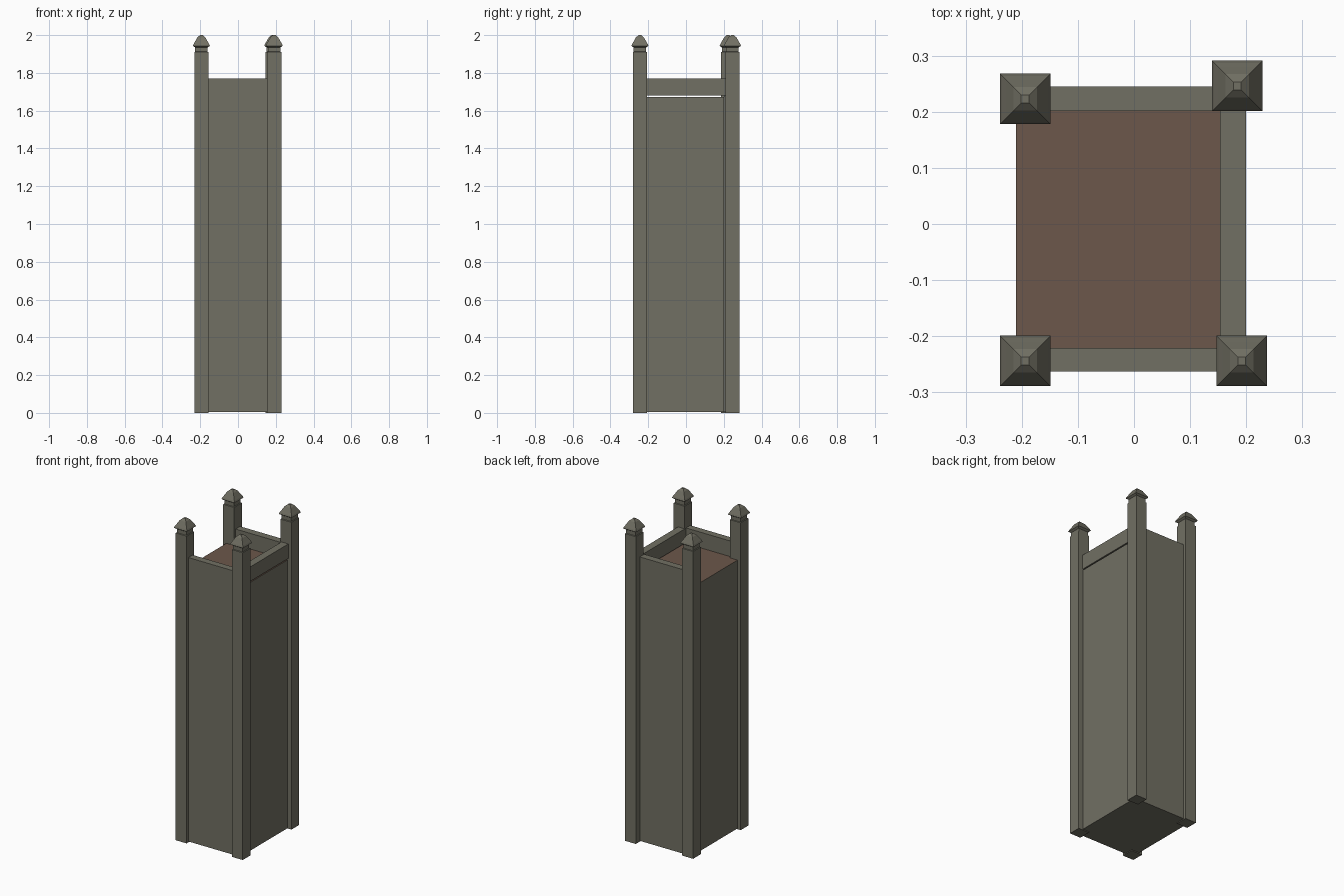
import bpy, bmesh

if "Cube" in bpy.data.objects:
    bpy.data.objects.remove(bpy.data.objects["Cube"])


def material(name, rgb):
    m = bpy.data.materials.new(name)
    m.diffuse_color = (*rgb, 1)
    m.use_nodes = True
    m.node_tree.nodes["Principled BSDF"].inputs["Base Color"].default_value = m.diffuse_color
    return m


grey = material("weathered grey", (0.165, 0.16, 0.125))
brown = material("soil brown", (0.15, 0.097, 0.07))


def finish(name, bm, mats):
    bmesh.ops.recalc_face_normals(bm, faces=bm.faces)
    me = bpy.data.meshes.new(name)
    bm.to_mesh(me)
    bm.free()
    for m in mats:
        me.materials.append(m)
    ob = bpy.data.objects.new(name, me)
    bpy.context.collection.objects.link(ob)
    return ob


def box(name, x0, x1, y0, y1, z0, z1, mats):
    bm = bmesh.new()
    bmesh.ops.create_cube(bm, size=1)
    for v in bm.verts:
        v.co = (x1 if v.co.x > 0 else x0,
                y1 if v.co.y > 0 else y0,
                z1 if v.co.z > 0 else z0)
    return finish(name, bm, mats)


# Square post with neck, flared rim and faceted cap: (half width, height)
PROFILE = [(0.0375, 0), (0.0375, 1.91), (0.033, 1.912), (0.033, 1.935),
           (0.045, 1.943), (0.041, 1.953), (0.034, 1.965),
           (0.021, 1.988), (0.007, 2.0)]


def post(name, cx, cy):
    bm = bmesh.new()
    rings = [[bm.verts.new((cx + sx * r, cy + sy * r, z))
              for sx, sy in ((-1, -1), (1, -1), (1, 1), (-1, 1))]
             for r, z in PROFILE]
    for a, b in zip(rings, rings[1:]):
        for i in range(4):
            j = (i + 1) % 4
            bm.faces.new((a[i], a[j], b[j], b[i]))
    bm.faces.new(rings[0][::-1])
    bm.faces.new(rings[-1])
    return finish(name, bm, [grey])


for name, x, y in (("front_left_post", -0.194, -0.244),
                   ("front_right_post", 0.192, -0.244),
                   ("back_left_post", -0.194, 0.223),
                   ("back_right_post", 0.184, 0.246)):
    post(name, x, y)

# Body filling the frame, brown on its upward face
body = box("body", -0.21, 0.199, -0.222, 0.202, 0.005, 1.673, [grey, brown])
for p in body.data.polygons:
    if p.normal.z > 0.9:
        p.material_index = 1

# Tall front and back panels, and the short board above the right side
box("front_panel", -0.165, 0.165, -0.263, -0.221, 0.005, 1.77, [grey])
box("back_panel", -0.165, 0.155, 0.201, 0.245, 0.005, 1.77, [grey])
box("right_board", 0.153, 0.2, -0.215, 0.22, 1.68, 1.77, [grey])
